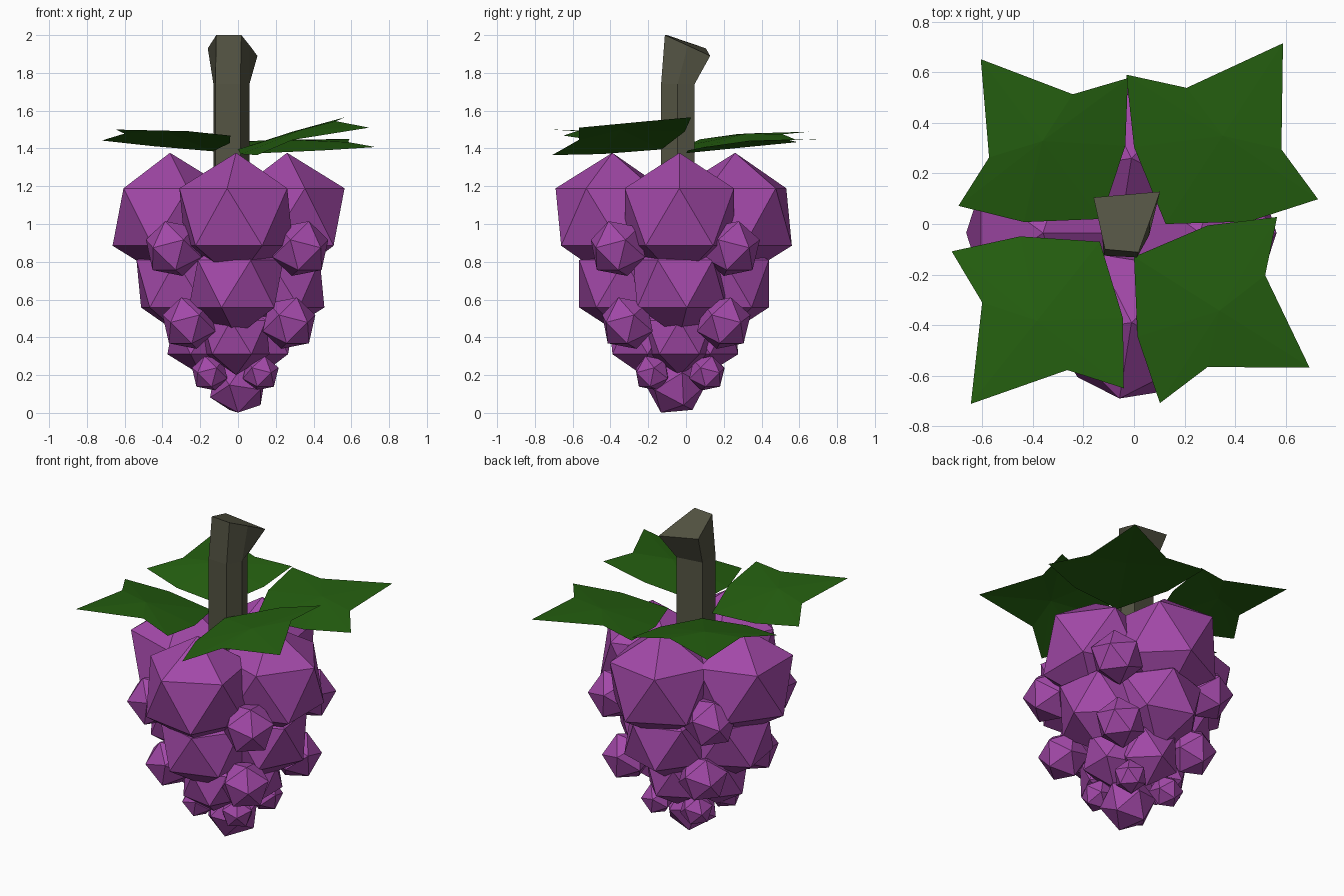
import bpy, bmesh, math
from mathutils import Matrix, Vector, Euler

if "Cube" in bpy.data.objects:
    bpy.data.objects.remove(bpy.data.objects["Cube"])


def material(name, rgb):
    m = bpy.data.materials.new(name)
    m.diffuse_color = (*rgb, 1)
    m.use_nodes = True
    m.node_tree.nodes["Principled BSDF"].inputs["Base Color"].default_value = m.diffuse_color
    return m


PURPLE = material("grape purple", (0.36, 0.065, 0.39))
GREEN = material("leaf green", (0.018, 0.115, 0.005))
BROWN = material("stem brown", (0.088, 0.088, 0.056))


def add_object(name, bm, mat):
    mesh = bpy.data.meshes.new(name)
    bm.to_mesh(mesh)
    bm.free()
    mesh.materials.append(mat)
    obj = bpy.data.objects.new(name, mesh)
    bpy.context.collection.objects.link(obj)
    return obj


def grape(name, loc, radius, rot=(0, 0, 0)):
    bm = bmesh.new()
    euler = Euler([math.radians(a) for a in rot])
    bmesh.ops.create_icosphere(bm, subdivisions=1, radius=radius,
                               matrix=Matrix.Translation(loc) @ euler.to_matrix().to_4x4())
    add_object(name, bm, PURPLE)


# Main grapes: three shrinking tiers of four (z, radius, left, right, front, back, spins)
tiers = [
    (1.037, 0.34, -0.36, 0.26, -0.39, 0.26, 0, 45),
    (0.683, 0.28, -0.29, 0.21, -0.327, 0.20, 45, 0),
    (0.40, 0.20, -0.195, 0.12, -0.23, 0.10, 0, 45),
]
for i, (z, r, left, right, front, back, side_spin, face_spin) in enumerate(tiers, 1):
    grape(f"grape_tier{i}_left", (left, -0.035, z), r, (0, 0, side_spin))
    grape(f"grape_tier{i}_right", (right, -0.035, z), r, (0, 0, side_spin))
    grape(f"grape_tier{i}_front", (-0.01, front, z), r, (0, 0, face_spin))
    grape(f"grape_tier{i}_back", (-0.01, back, z), r, (0, 0, face_spin))

# Bottom grape, tipped towards the front
grape("grape_bottom", (0, -0.055, 0.147), 0.165, (-28, 0, 0))

# Small filler grapes on the diagonals between tiers (z, radius, left, right, front, back)
fillers = [
    (0.87, 0.16, -0.34, 0.33, -0.36, 0.24),
    (0.475, 0.15, -0.26, 0.27, -0.31, 0.20),
    (0.21, 0.10, -0.15, 0.12, -0.18, 0.11),
]
for i, (z, r, left, right, front, back) in enumerate(fillers, 1):
    for side, x in (("left", left), ("right", right)):
        for face, y in (("front", front), ("back", back)):
            spin = math.degrees(math.atan2(y, x))
            grape(f"filler{i}_{face}_{side}", (x, y, z), r, (0, 25, spin))

# Stem: five-sided shaft that flares to a slanted cut top
shaft = [(-0.12, -0.125), (0.012, -0.132), (0.06, -0.045), (0.035, 0.045), (-0.13, 0.02)]
cut = [(-0.115, -0.10, 2.0), (0.018, -0.112, 2.0), (0.062, 0.01, 1.945),
       (0.103, 0.128, 1.89), (-0.16, 0.105, 1.93)]
bm = bmesh.new()
rings = [[bm.verts.new((x, y, z)) for x, y in shaft] for z in (1.05, 1.74)]
rings.append([bm.verts.new(p) for p in cut])
for low, high in zip(rings, rings[1:]):
    for k in range(5):
        n = (k + 1) % 5
        bm.faces.new((low[k], low[n], high[n], high[k]))
bm.faces.new(rings[0][::-1])
bm.faces.new(rings[-1])
bmesh.ops.recalc_face_normals(bm, faces=bm.faces)
add_object("stem", bm, BROWN)

# Leaves: one half outline (along, across, height) mirrored over a raised vein
half = [(0.18, 0.26, 0.035), (0.395, 0.435, 0.07), (0.478, 0.215, 0.10)]


def leaf(name, base, angle, size, rise, roll):
    bm = bmesh.new()
    frame = Matrix.Translation(base) @ Matrix.Rotation(math.radians(angle), 4, 'Z')

    def vert(u, v, h):
        return bm.verts.new(frame @ Vector((u * size, v * size, h * rise + roll * v)))

    root, mid, tip = vert(0, 0, 0), vert(0.40, 0, 0.105), vert(0.82, 0, 0.115)
    for s in (1, -1):
        inner, lobe, notch = [vert(u, s * v, h) for u, v, h in half]
        for tri in ((root, mid, inner), (inner, mid, lobe), (lobe, mid, notch), (notch, mid, tip)):
            bm.faces.new(tri if s > 0 else tri[::-1])
    add_object(name, bm, GREEN)


leaf("leaf_back_right", (0.125, 0.0, 1.375), 57, 1.04, 0.65, 0.03)
leaf("leaf_back_left", (-0.13, 0.02, 1.385), 127, 0.965, 0.9, 0.0)
leaf("leaf_front_left", (-0.135, -0.07, 1.385), 231.5, 1.0, 1.0, 0.03)
leaf("leaf_front_right", (0.0, -0.13, 1.395), 327.8, 1.0, 1.0, 0.23)
